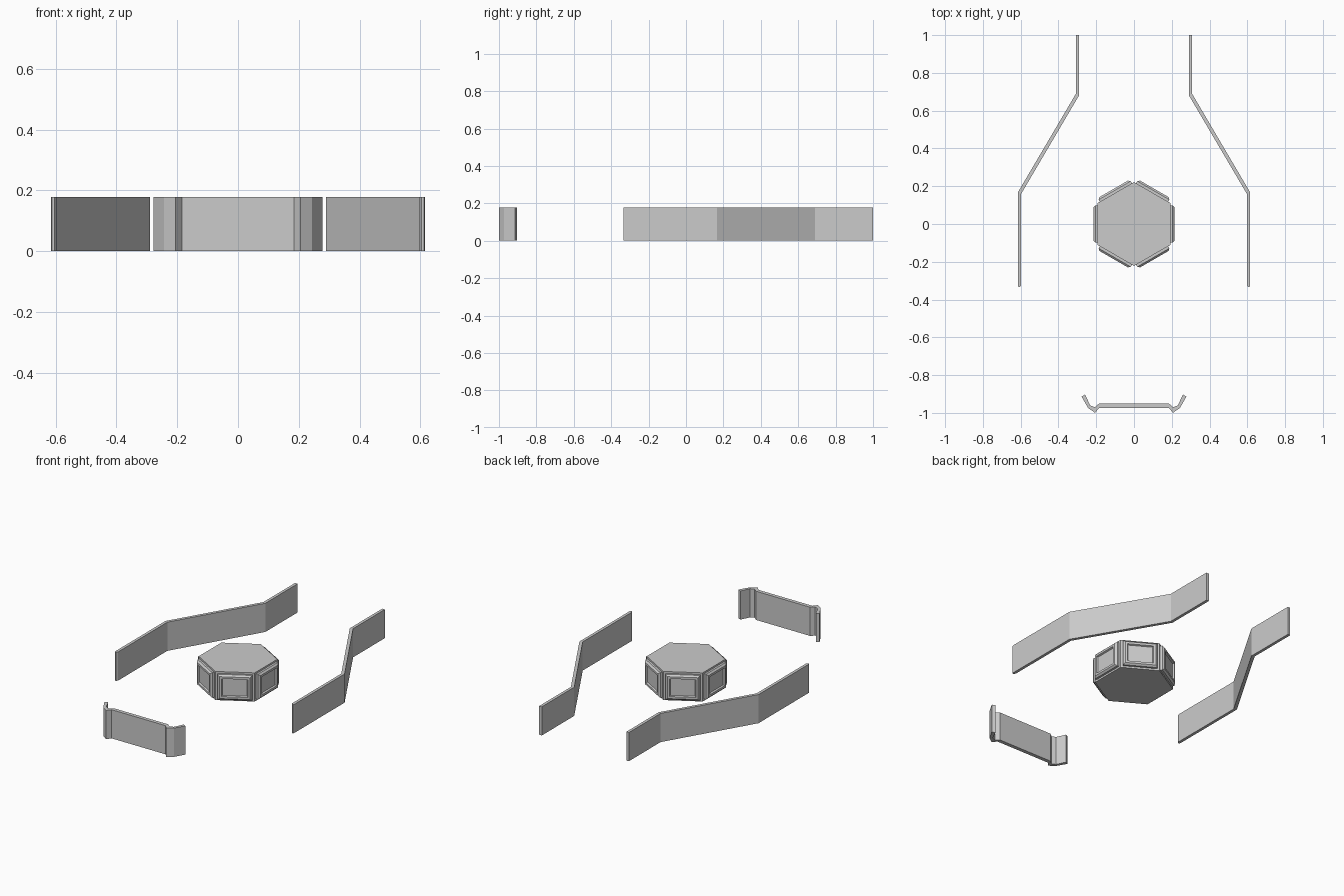
import bpy, bmesh
from math import sin, cos, pi, radians
from mathutils import Vector, Matrix

if "Cube" in bpy.data.objects:
    bpy.data.objects.remove(bpy.data.objects["Cube"])

H = 0.178


def finish(bm, name):
    bmesh.ops.recalc_face_normals(bm, faces=bm.faces)
    mesh = bpy.data.meshes.new(name)
    bm.to_mesh(mesh)
    bm.free()
    obj = bpy.data.objects.new(name, mesh)
    bpy.context.collection.objects.link(obj)
    return obj


def strip(name, pairs):
    """Upright strip from matching outer / inner outline points."""
    bm = bmesh.new()
    rings = []
    for (ox, oy), (ix, iy) in pairs:
        rings.append([bm.verts.new(p) for p in
                      ((ox, oy, 0), (ix, iy, 0), (ix, iy, H), (ox, oy, H))])
    for a, b in zip(rings, rings[1:]):
        for i in range(4):
            j = (i + 1) % 4
            bm.faces.new((a[i], a[j], b[j], b[i]))
    bm.faces.new(rings[0])
    bm.faces.new(rings[-1])
    return finish(bm, name)


# Side walls, mirrored left and right
wall = [((0.308, 1.0), (0.290, 1.0)),
        ((0.308, 0.689), (0.290, 0.682)),
        ((0.615, 0.167), (0.597, 0.160)),
        ((0.615, -0.325), (0.597, -0.323)),
        ((0.612, -0.334), (0.604, -0.334))]
for name, s in (("right_wall", 1), ("left_wall", -1)):
    strip(name, [((s * a, b), (s * c, d)) for (a, b), (c, d) in wall])

# Front barrier with flared ends
half = [((0.185, -0.974), (0.185, -0.951)),
        ((0.206, -1.0), (0.208, -0.970)),
        ((0.243, -0.974), (0.232, -0.960)),
        ((0.278, -0.913), (0.259, -0.903))]
left = [((-a, b), (-c, d)) for (a, b), (c, d) in reversed(half)]
strip("front_barrier", left + half)

# Hexagonal centre block
R = 0.222
bm = bmesh.new()
bmesh.ops.create_cone(bm, cap_ends=True, segments=6, radius1=R, radius2=R, depth=H,
                      matrix=Matrix.Translation((0, 0, H / 2)))
for v in bm.verts:
    k = 1 if v.co.z > H / 2 else 0
    v.co.z = H * k
# Point two corners along y
ang = min((Vector((0, 1)).angle_signed(v.co.xy) for v in bm.verts), key=abs)
bmesh.ops.rotate(bm, verts=bm.verts, cent=(0, 0, 0), matrix=Matrix.Rotation(ang, 3, 'Z'))
if max(v.co.y for v in bm.verts) < R - 0.001:
    bmesh.ops.rotate(bm, verts=bm.verts, cent=(0, 0, 0),
                     matrix=Matrix.Rotation(-2 * ang, 3, 'Z'))
finish(bm, "hex_block")

# Bevelled panels with a recessed centre: (distance, half width, half height)
profile = [(0.185, 0.098, 0.078), (0.205, 0.098, 0.078), (0.215, 0.087, 0.068),
           (0.215, 0.074, 0.055), (0.206, 0.070, 0.051)]
for n in range(6):
    bm = bmesh.new()
    rot = Matrix.Rotation(radians(60 * n), 4, 'Z')
    rings = []
    for d, w, h in profile:
        rings.append([bm.verts.new(rot @ Vector((d, w * sy, H / 2 + h * sz)))
                      for sy, sz in ((-1, -1), (1, -1), (1, 1), (-1, 1))])
    for a, b in zip(rings, rings[1:]):
        for i in range(4):
            j = (i + 1) % 4
            bm.faces.new((a[i], a[j], b[j], b[i]))
    bm.faces.new(rings[0])
    bm.faces.new(rings[-1])
    finish(bm, f"hex_panel_{n + 1}")
